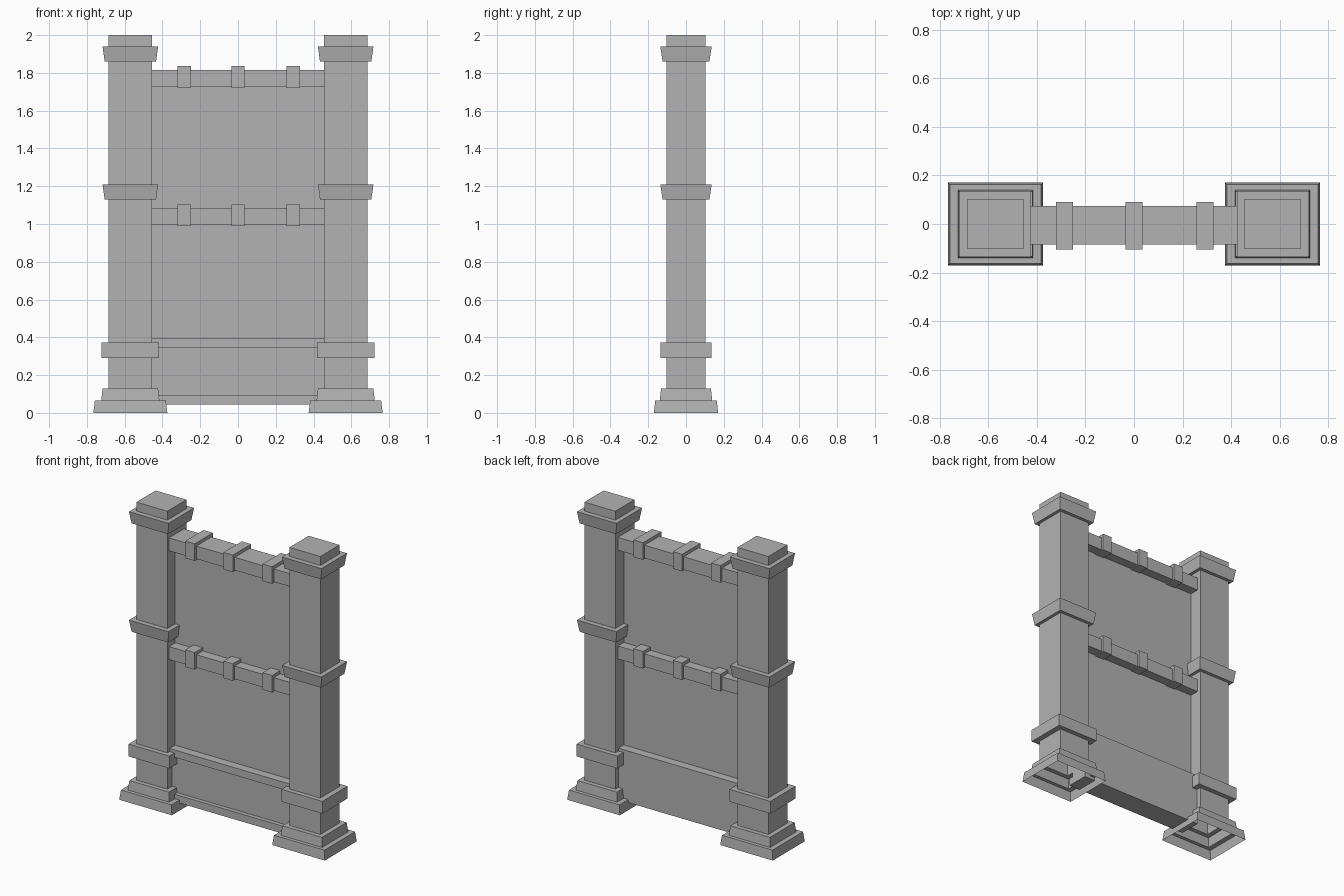
import bpy
import bmesh

cube = bpy.data.objects.get("Cube")
if cube:
    bpy.data.objects.remove(cube, do_unlink=True)

stone = bpy.data.materials.new("grey_stone")
stone.use_nodes = True
stone.diffuse_color = (0.45, 0.45, 0.45, 1)
stone.node_tree.nodes["Principled BSDF"].inputs["Base Color"].default_value = (0.45, 0.45, 0.45, 1)


def finish(name, bm):
    bmesh.ops.recalc_face_normals(bm, faces=bm.faces)
    mesh = bpy.data.meshes.new(name)
    bm.to_mesh(mesh)
    bm.free()
    mesh.materials.append(stone)
    obj = bpy.data.objects.new(name, mesh)
    bpy.context.collection.objects.link(obj)
    return obj


def box(name, x0, x1, y0, y1, z0, z1):
    bm = bmesh.new()
    bmesh.ops.create_cube(bm, size=1)
    for v in bm.verts:
        v.co = (x1 if v.co.x > 0 else x0,
                y1 if v.co.y > 0 else y0,
                z1 if v.co.z > 0 else z0)
    return finish(name, bm)


def pillar(name, cx, profile):
    """Stack of rectangles (half width, half depth, height), open underneath."""
    bm = bmesh.new()
    below = None
    for hx, hy, z in profile:
        ring = [bm.verts.new((cx + sx * hx, sy * hy, z))
                for sx, sy in ((-1, -1), (1, -1), (1, 1), (-1, 1))]
        if below:
            for i in range(4):
                j = (i + 1) % 4
                bm.faces.new((below[i], below[j], ring[j], ring[i]))
        below = ring
    bm.faces.new(below)
    return finish(name, bm)


# Pillar silhouette: plinth, step, band, two flared collars, cap
shaft = (0.115, 0.102)
profile = [(0.196, 0.17, 0), (0.188, 0.163, 0.065),
           (0.154, 0.139, 0.065), (0.147, 0.132, 0.128),
           (*shaft, 0.128), (*shaft, 0.29),
           (0.152, 0.134, 0.29), (0.152, 0.134, 0.373), (*shaft, 0.373)]
for z in (1.13, 1.86):
    profile += [(*shaft, z), (0.136, 0.124, z), (0.147, 0.136, z + 0.08), (*shaft, z + 0.08)]
profile.append((*shaft, 2.0))
for side, cx in (("left", 0.57), ("right", -0.57)):
    pillar(side + "_pillar", cx, profile)

# Thin wall panel between the pillars
W = 0.46
box("wall_panel", -W, W, -0.018, 0.012, 0.05, 1.78)

# Cross beams with three clamps each
for level, z in (("middle", 0.995), ("top", 1.727)):
    box(level + "_beam", -W, W, -0.085, 0.075, z, z + 0.087)
    for n, x in enumerate((-0.285, 0, 0.292)):
        box(f"{level}_clamp_{n + 1}", x - 0.035, x + 0.035, -0.104, 0.09, z - 0.006, z + 0.109)

# Skirting: plain at the back, framed by two rails at the front
box("skirting", -W, W, -0.05, 0.07, 0.045, 0.392)
for name, z in (("lower_rail", 0.045), ("upper_rail", 0.343)):
    box(name, -W, W, -0.078, -0.045, z, z + 0.05)
